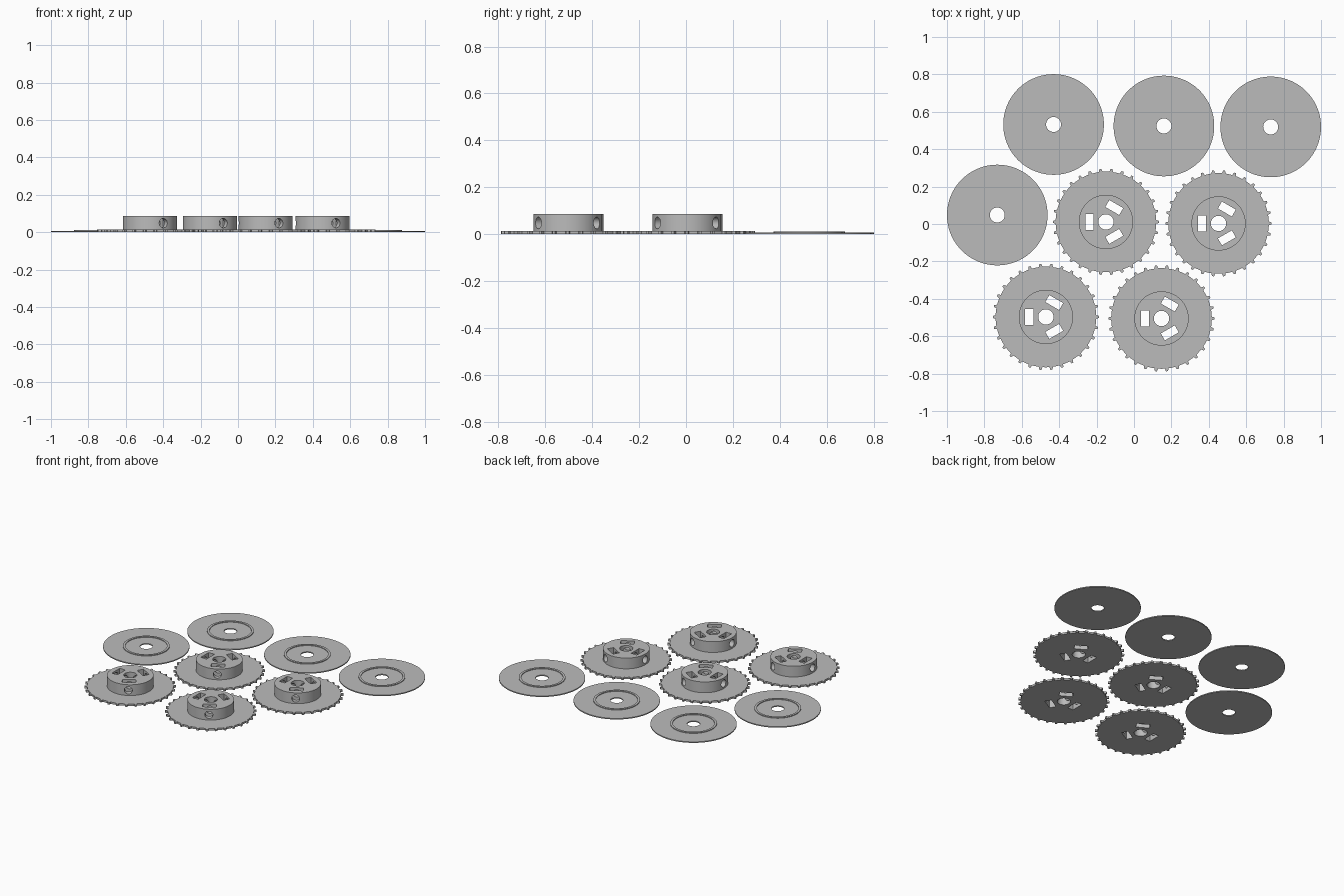
import bpy, bmesh, math
from mathutils import Matrix, Vector

cube = bpy.data.objects.get("Cube")
if cube:
    bpy.data.objects.remove(cube, do_unlink=True)

grey = bpy.data.materials.new("plain grey")
grey.use_nodes = True
tone = (0.5, 0.5, 0.5, 1)
grey.diffuse_color = tone
grey.node_tree.nodes["Principled BSDF"].inputs["Base Color"].default_value = tone

DISC_R, HUB_R, BORE_R, TIP_R = 0.269, 0.145, 0.041, 0.284
PLATE_TOP, HUB_TOP, SCREW_Z = 0.013, 0.087, 0.048
TEETH = 30
SLOT_ANGLES = [math.pi / 3, math.pi, -math.pi / 3]


def polar(r, a, z=0):
    return Vector((r * math.cos(a), r * math.sin(a), z))


def add_object(name, mesh, at=(0, 0)):
    obj = bpy.data.objects.new(name, mesh)
    obj.location = (at[0], at[1], 0)
    bpy.context.collection.objects.link(obj)
    return obj


def to_mesh(name, bm):
    bmesh.ops.recalc_face_normals(bm, faces=bm.faces)
    mesh = bpy.data.meshes.new(name)
    bm.to_mesh(mesh)
    bm.free()
    mesh.materials.append(grey)
    return mesh


def lathe(name, profile, segments=96):
    """Revolve a closed (radius, height) profile about z."""
    bm = bmesh.new()
    rings = [[bm.verts.new(polar(r, math.tau * i / segments, z)) for r, z in profile]
             for i in range(segments)]
    n = len(profile)
    for i in range(segments):
        a, b = rings[i], rings[(i + 1) % segments]
        for j in range(n):
            k = (j + 1) % n
            bm.faces.new((a[j], b[j], b[k], a[k]))
    return to_mesh(name, bm)


def extrude_outline(name, points, height):
    bm = bmesh.new()
    face = bm.faces.new([bm.verts.new(p) for p in points])
    top = bmesh.ops.extrude_face_region(bm, geom=[face])["geom"]
    bmesh.ops.translate(bm, vec=(0, 0, height),
                        verts=[v for v in top if isinstance(v, bmesh.types.BMVert)])
    return to_mesh(name, bm)


def cut(mesh, cutter):
    """Return the mesh with the cutter object subtracted."""
    obj = add_object("blank", mesh)
    mod = obj.modifiers.new("cut", "BOOLEAN")
    mod.operation, mod.solver, mod.object = "DIFFERENCE", "EXACT", cutter
    graph = bpy.context.evaluated_depsgraph_get()
    result = bpy.data.meshes.new_from_object(obj.evaluated_get(graph))
    bpy.data.objects.remove(obj, do_unlink=True)
    return result


def cylinder(bm, r, depth, matrix, segments):
    bmesh.ops.create_cone(bm, cap_ends=True, segments=segments, radius1=r,
                          radius2=r, depth=depth, matrix=matrix)


def make_cutter(name, build):
    bm = bmesh.new()
    build(bm)
    obj = add_object(name, to_mesh(name, bm))
    obj.hide_render = True
    return obj


def bore_and_slots(bm):
    cylinder(bm, BORE_R, 0.4, Matrix(), 48)
    for a in SLOT_ANGLES:
        bmesh.ops.create_cube(bm, size=1, matrix=Matrix.Rotation(a, 4, "Z")
                              @ Matrix.Translation((0.089, 0, 0))
                              @ Matrix.Diagonal((0.043, 0.086, 0.4, 1)))


def screw_holes(bm):
    for a in SLOT_ANGLES:
        cylinder(bm, 0.025, 0.16, Matrix.Rotation(a, 4, "Z")
                 @ Matrix.Translation((0.11, 0, SCREW_Z))
                 @ Matrix.Rotation(math.pi / 2, 4, "Y"), 32)


# Toothed plate: round arcs between short tapered teeth
outline = []
pitch = math.tau / TEETH
for i in range(TEETH):
    a = i * pitch
    outline += [polar(DISC_R, a - 0.036), polar(TIP_R, a - 0.02),
                polar(TIP_R, a + 0.02), polar(DISC_R, a + 0.036)]
    outline += [polar(DISC_R, a + 0.036 + (pitch - 0.072) * t / 3) for t in (1, 2)]
plate = extrude_outline("toothed_plate", outline, PLATE_TOP)

# Hub with bore, nut slots and radial screw holes
hub = extrude_outline("hub", [polar(HUB_R, math.tau * i / 96, PLATE_TOP) for i in range(96)],
                      HUB_TOP - PLATE_TOP)
slots = make_cutter("slot_cutter", bore_and_slots)
screws = make_cutter("screw_cutter", screw_holes)
bpy.context.view_layer.update()
plate = cut(plate, slots)
hub = cut(cut(hub, slots), screws)
for cutter in (slots, screws):
    bpy.data.objects.remove(cutter, do_unlink=True)

# Flange disc with a raised locating ring
T, RING = 0.007, 0.012
flange = lathe("flange", [(0.04, 0), (DISC_R, 0), (DISC_R, T), (HUB_R, T), (HUB_R, RING),
                          (0.13, RING), (0.13, T), (0.04, T)])

made = []
for i, at in enumerate([(-0.15, 0.011), (0.452, 0.003), (-0.471, -0.497), (0.147, -0.505)], 1):
    made += [add_object(f"toothed_plate_{i}", plate, at), add_object(f"hub_{i}", hub, at)]
for i, at in enumerate([(-0.43, 0.532), (0.16, 0.524), (0.731, 0.519), (-0.731, 0.048)], 1):
    made.append(add_object(f"flange_disc_{i}", flange, at))

# Smooth round walls, crisp edges
bpy.ops.object.select_all(action="DESELECT")
for obj in made:
    obj.select_set(True)
bpy.context.view_layer.objects.active = made[0]
bpy.ops.object.shade_smooth_by_angle(angle=math.radians(25))
